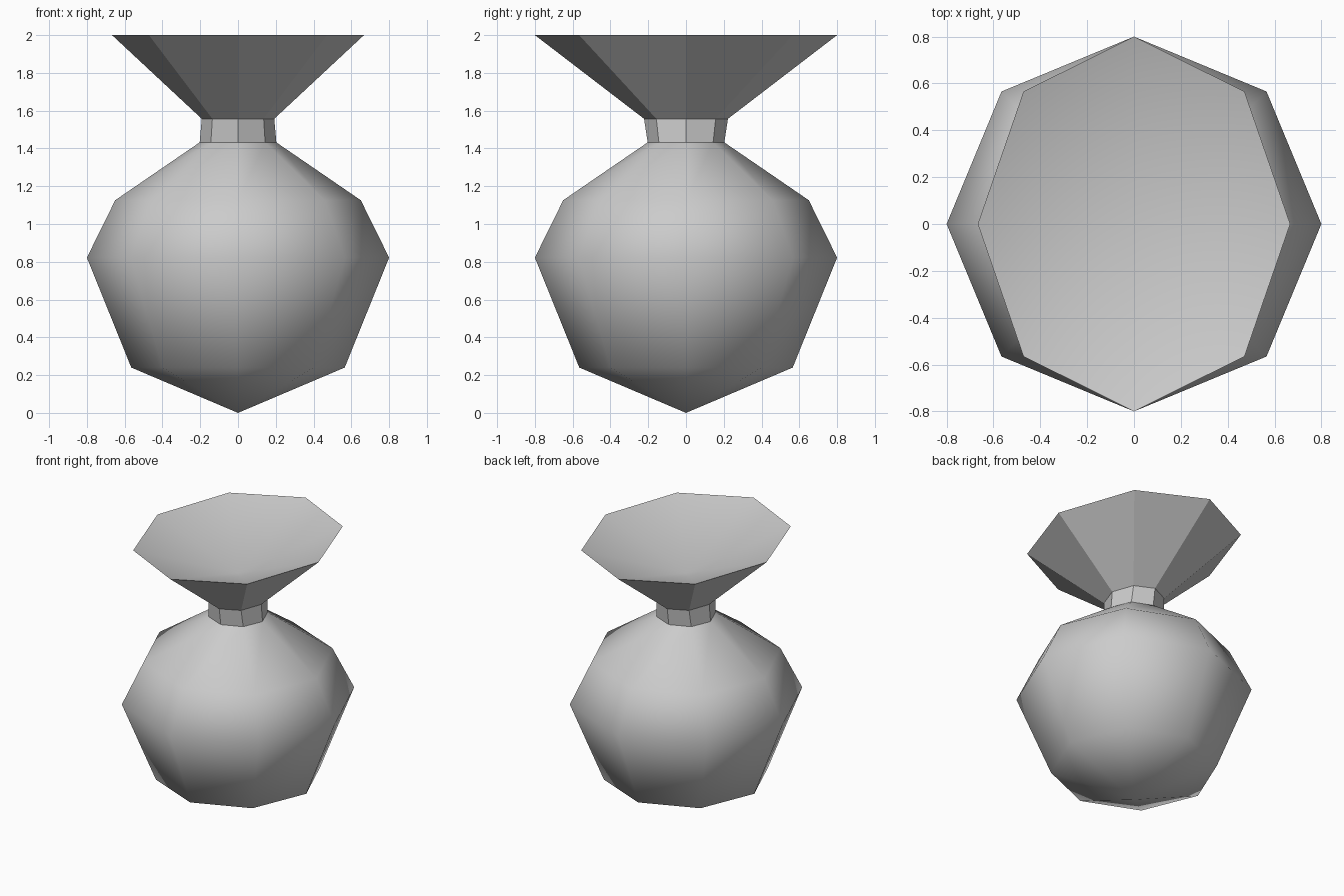
import bpy
import bmesh
from math import cos, sin, tau

cube = bpy.data.objects.get("Cube")
if cube:
    bpy.data.objects.remove(cube, do_unlink=True)

SIDES = 8

grey = bpy.data.materials.new("plain_grey")
grey.use_nodes = True
colour = (0.6, 0.6, 0.6, 1)
grey.diffuse_color = colour
grey.node_tree.nodes["Principled BSDF"].inputs["Base Color"].default_value = colour


def lathe(name, rings, smooth=False, tip=None):
    """Join eight-sided rings (x radius, y radius, z), with an optional point below the first."""
    bm = bmesh.new()
    loops = [[bm.verts.new((rx * cos(tau * i / SIDES), ry * sin(tau * i / SIDES), z))
              for i in range(SIDES)] for rx, ry, z in rings]
    for low, high in zip(loops, loops[1:]):
        for i in range(SIDES):
            j = (i + 1) % SIDES
            bm.faces.new((low[i], low[j], high[j], high[i]))
    if tip is not None:
        point = bm.verts.new((0, 0, tip))
        for i in range(SIDES):
            bm.faces.new((point, loops[0][(i + 1) % SIDES], loops[0][i]))
    for face in bm.faces:
        face.smooth = smooth
    mesh = bpy.data.meshes.new(name)
    bm.to_mesh(mesh)
    bm.free()
    mesh.materials.append(grey)
    obj = bpy.data.objects.new(name, mesh)
    bpy.context.collection.objects.link(obj)
    return obj


# Round pouch, softly shaded
lathe("pouch_body", [(0.565, 0.565, 0.24), (0.8, 0.8, 0.822),
                     (0.65, 0.65, 1.126), (0.203, 0.203, 1.432)], smooth=True, tip=0)

# Tied neck, slightly oval at the top
lathe("neck_band", [(0.203, 0.203, 1.432), (0.192, 0.222, 1.557)])

# Flared oval mouth
lathe("flared_mouth", [(0.192, 0.222, 1.557), (0.667, 0.8, 2.0)])

# Hollow inside of the mouth, sinking to a point, with its faces turned upward
hollow = lathe("mouth_hollow", [(0.667, 0.8, 2.0)], smooth=True, tip=1.74)
hollow.data.flip_normals()
